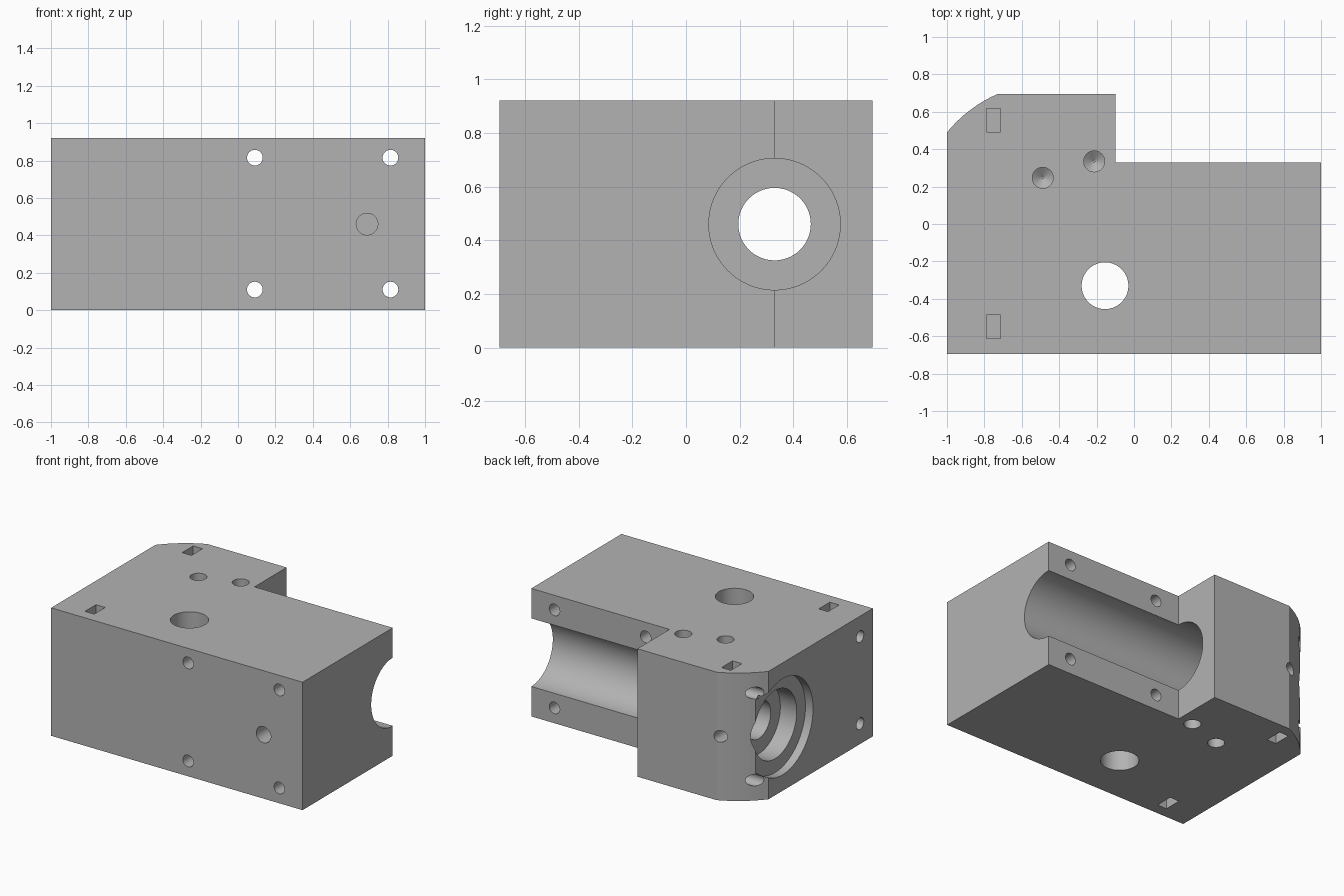
import bpy, bmesh, math
from mathutils import Vector

cube = bpy.data.objects.get("Cube")
if cube:
    bpy.data.objects.remove(cube, do_unlink=True)

HEIGHT, MID = 0.92, 0.46
BORE_Y = 0.33

grey = bpy.data.materials.new("grey plastic")
grey.use_nodes = True
colour = (0.45, 0.45, 0.45, 1)
grey.diffuse_color = colour
grey.node_tree.nodes["Principled BSDF"].inputs["Base Color"].default_value = colour


def finish(bm, name):
    bmesh.ops.recalc_face_normals(bm, faces=bm.faces)
    mesh = bpy.data.meshes.new(name)
    bm.to_mesh(mesh)
    bm.free()
    mesh.materials.append(grey)
    obj = bpy.data.objects.new(name, mesh)
    bpy.context.collection.objects.link(obj)
    return obj


def lathe(name, profile, origin, axis, sides=48):
    """Closed solid from (distance, radius) pairs along an axis."""
    axis = Vector(axis).normalized()
    u = axis.orthogonal().normalized()
    v = axis.cross(u)
    bm = bmesh.new()
    rings = []
    for dist, rad in profile:
        ring = []
        for i in range(sides):
            a = math.tau * i / sides
            offset = (u * math.cos(a) + v * math.sin(a)) * rad
            ring.append(bm.verts.new(Vector(origin) + axis * dist + offset))
        rings.append(ring)
    for a, b in zip(rings, rings[1:]):
        for i in range(sides):
            j = (i + 1) % sides
            bm.faces.new((a[i], a[j], b[j], b[i]))
    bm.faces.new(rings[0])
    bm.faces.new(rings[-1])
    return finish(bm, name)


def box(name, centre, size):
    bm = bmesh.new()
    bmesh.ops.create_cube(bm, size=1)
    bmesh.ops.scale(bm, vec=size, verts=bm.verts)
    bmesh.ops.translate(bm, vec=centre, verts=bm.verts)
    return finish(bm, name)


# Housing block: L-shaped outline with one gently rounded corner
outline = [(-1, -0.695), (1, -0.695), (1, BORE_Y), (-0.1, BORE_Y), (-0.1, 0.695)]
start, end = Vector((-0.73, 0.695)), Vector((-1, 0.49))
bulge = Vector((-0.6, 0.8)) * 0.02
for i in range(9):
    t = i / 8
    outline.append(start.lerp(end, t) + bulge * 4 * t * (1 - t))
bm = bmesh.new()
base = bm.faces.new([bm.verts.new((p[0], p[1], 0)) for p in outline])
top = bmesh.ops.extrude_face_region(bm, geom=[base])
bmesh.ops.translate(bm, vec=(0, 0, HEIGHT),
                    verts=[g for g in top["geom"] if isinstance(g, bmesh.types.BMVert)])
housing = finish(bm, "housing_block")

cutters = []

# Stepped main bore: counterbore, bearing seat, shaft hole, open channel
cutters.append(lathe("main_bore", [
    (-1.1, 0.345), (-0.94, 0.345), (-0.94, 0.245), (-0.81, 0.245),
    (-0.81, 0.135), (-0.68, 0.135), (-0.68, 0.245), (1.1, 0.245)],
    (0, BORE_Y, MID), (1, 0, 0), 96))

# Vertical through hole
cutters.append(lathe("vertical_hole", [(-0.1, 0.125), (1.1, 0.125)],
                     (-0.155, -0.33, 0), (0, 0, 1), 64))

# Screw holes running front to back, and the blind hole in the front
for x in (0.09, 0.815):
    for z in (0.11, 0.815):
        cutters.append(lathe("screw_hole", [(-1, 0.042), (1, 0.042)], (x, 0, z), (0, 1, 0), 32))
cutters.append(lathe("blind_hole", [(-0.8, 0.058), (-0.4, 0.058)], (0.69, 0, MID), (0, 1, 0), 32))

# Set screw hole from the back into the bore
cutters.append(lathe("set_screw_hole", [(0.4, 0.042), (0.8, 0.042)],
                     (-0.752, 0, MID), (0, 1, 0), 32))

# Left mounting holes crossing the nut slots
for y in (-0.55, 0.555):
    for z in (0.147, 0.773):
        cutters.append(lathe("mount_hole", [(-1.1, 0.042), (-0.6, 0.042)], (0, y, z), (1, 0, 0), 32))
    for z in (0, HEIGHT):
        cutters.append(box("nut_slot", (-0.752, y, z), (0.074, 0.126, 0.42)))

# Drilled pilot holes with pointed ends, on top and bottom
for x, y in ((-0.488, 0.247), (-0.213, 0.335)):
    for z, way in ((0, 1), (HEIGHT, -1)):
        cutters.append(lathe("pilot_hole", [(-0.1, 0.056), (0.14, 0.056), (0.175, 0.006)],
                             (x, y, z), (0, 0, way), 32))

# Cut everything, then drop the cutters
bpy.ops.object.select_all(action="DESELECT")
bpy.context.view_layer.objects.active = housing
housing.select_set(True)
for cutter in cutters:
    cutter.hide_render = True
    mod = housing.modifiers.new("cut", "BOOLEAN")
    mod.operation = "DIFFERENCE"
    mod.solver = "EXACT"
    mod.object = cutter
    bpy.ops.object.modifier_apply(modifier=mod.name)
    bpy.data.objects.remove(cutter, do_unlink=True)

bpy.ops.object.shade_smooth_by_angle(angle=math.radians(20))
